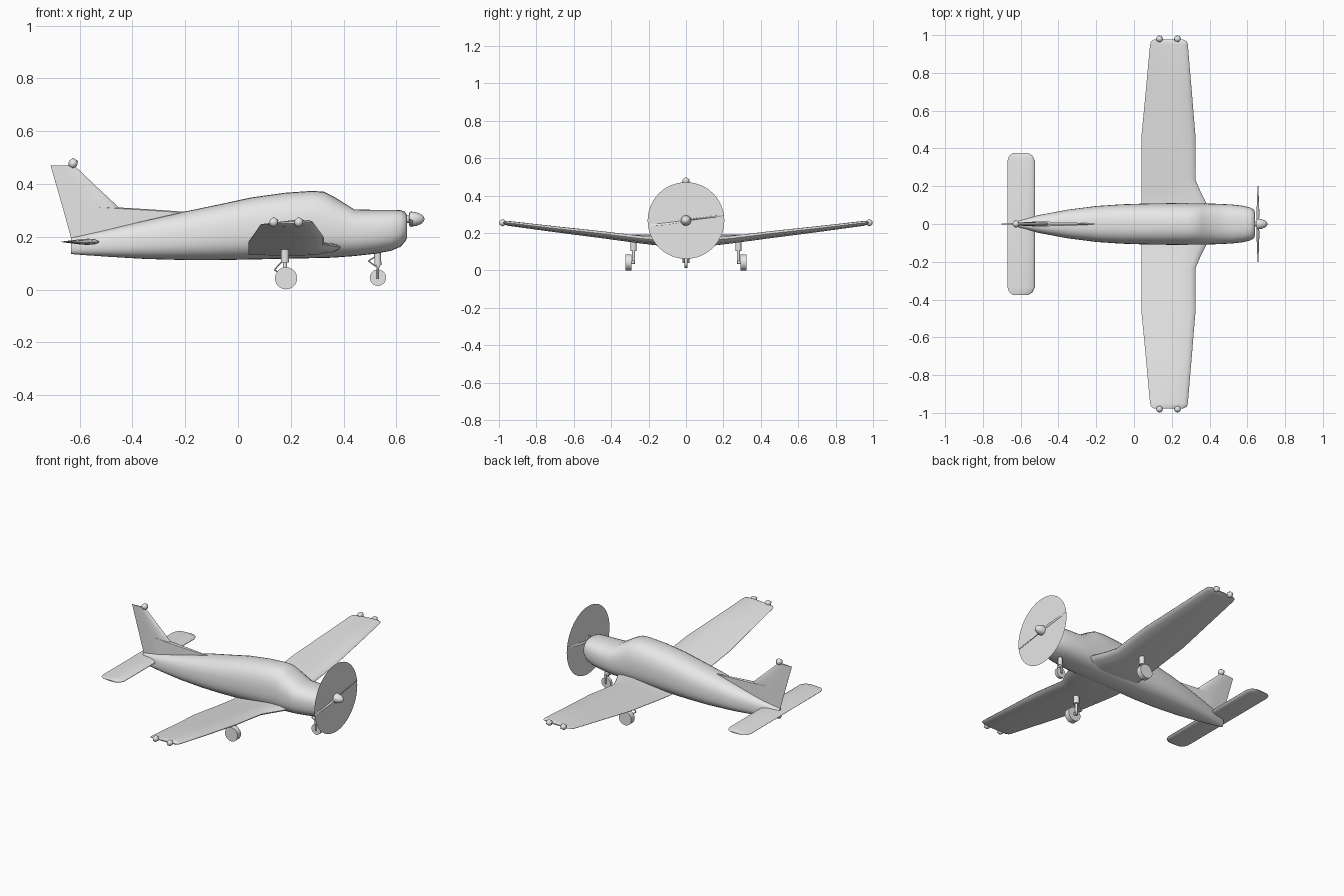
import bpy, bmesh, math
from mathutils import Vector

if "Cube" in bpy.data.objects:
    bpy.data.objects.remove(bpy.data.objects["Cube"])

grey = bpy.data.materials.new("light_grey")
grey.diffuse_color = (0.8, 0.8, 0.8, 1)
grey.use_nodes = True
grey.node_tree.nodes["Principled BSDF"].inputs["Base Color"].default_value = grey.diffuse_color


def finish(name, bm, angle=35):
    """Turn a bmesh into a named, shaded object."""
    bmesh.ops.remove_doubles(bm, verts=bm.verts, dist=1e-5)
    bmesh.ops.recalc_face_normals(bm, faces=bm.faces)
    me = bpy.data.meshes.new(name)
    bm.to_mesh(me)
    bm.free()
    me.materials.append(grey)
    ob = bpy.data.objects.new(name, me)
    bpy.context.collection.objects.link(ob)
    bpy.ops.object.select_all(action='DESELECT')
    ob.select_set(True)
    bpy.context.view_layer.objects.active = ob
    bpy.ops.object.shade_smooth_by_angle(angle=math.radians(angle))
    return ob


def loft(name, rings, angle=35):
    """Skin a list of equal-length point rings and cap both ends."""
    bm = bmesh.new()
    vr = [[bm.verts.new(p) for p in r] for r in rings]
    n = len(vr[0])
    for a, b in zip(vr, vr[1:]):
        for i in range(n):
            bm.faces.new((a[i], a[(i + 1) % n], b[(i + 1) % n], b[i]))
    bm.faces.new(vr[0])
    bm.faces.new(vr[-1])
    return finish(name, bm, angle)


def tube(name, p0, p1, r, sides=16):
    """Straight rod between two points."""
    p0, p1 = Vector(p0), Vector(p1)
    q = (p1 - p0).to_track_quat('Z', 'Y')
    circle = [q @ Vector((r * math.cos(t), r * math.sin(t), 0))
              for t in (2 * math.pi * i / sides for i in range(sides))]
    return loft(name, [[p0 + c for c in circle], [p1 + c for c in circle]])


def lamp(name, loc, r=0.02):
    bm = bmesh.new()
    bmesh.ops.create_icosphere(bm, subdivisions=1, radius=r)
    bmesh.ops.translate(bm, verts=bm.verts, vec=loc)
    return finish(name, bm, 50)


AIRFOIL = [(0, 0), (.02, .35), (.1, .78), (.3, 1), (.6, .7), (1, .06)]


def foil(le, te, thick):
    """Closed section as (x, height) pairs between leading and trailing edge."""
    up = [(le + (te - le) * c, h * thick / 2) for c, h in AIRFOIL]
    return up + [(x, -h) for x, h in up[:0:-1]]


# Fuselage stations: x, bottom, top, half width
STATIONS = [(-.632, .135, .196, .012), (-.6, .132, .203, .024), (-.5, .125, .226, .048),
            (-.35, .116, .262, .076), (-.2, .112, .296, .095), (-.07, .112, .323, .104),
            (.05, .114, .349, .108), (.18, .117, .367, .110), (.28, .119, .374, .110),
            (.325, .120, .371, .109), (.36, .121, .354, .109), (.44, .127, .304, .107),
            (.52, .136, .302, .103), (.58, .147, .302, .096), (.615, .162, .301, .087),
            (.632, .18, .295, .078), (.641, .198, .282, .064)]


def hull_ring(x, zb, zt, w, n=32):
    zm = zb + (zt - zb) * (.45 if x < .44 else .5)
    ring = []
    for i in range(n):
        t = 2 * math.pi * i / n
        c, s = math.cos(t), math.sin(t)
        e = 2 / 2.5
        h = zt - zm if s > 0 else zm - zb
        ring.append((x, w * math.copysign(abs(c) ** e, c), zm + h * math.copysign(abs(s) ** e, s)))
    return ring


loft("fuselage", [hull_ring(*s) for s in STATIONS], 45)

# Wing: y, leading edge x, trailing edge x, mid height, thickness
HALF_WING = [(.0, .40, .04, .145, .044), (.10, .388, .04, .147, .044), (.17, .353, .04, .153, .042),
             (.235, .325, .04, .160, .041), (.47, .325, .04, .190, .037), (.70, .306, .062, .218, .032),
             (.95, .285, .085, .250, .026), (.966, .28, .09, .252, .02), (.976, .262, .103, .253, .008)]


def wing_ring(y, le, te, z, th, side):
    mid = (le + te) / 2
    tilt = .085 * (1 - .5 * y)
    return [(x, side * y, z + h + (x - mid) * tilt) for x, h in foil(le, te, th)]


loft("wing", [wing_ring(*s, -1) for s in HALF_WING[:0:-1]] + [wing_ring(*s, 1) for s in HALF_WING], 40)

# Tailplane with chamfered corners
HALF_TAIL = [(0, -.525, -.67, .024), (.335, -.525, -.67, .022), (.362, -.537, -.66, .016), (.376, -.56, -.64, .006)]
tail = [(-y, a, b, t) for y, a, b, t in HALF_TAIL[:0:-1]] + HALF_TAIL
loft("tailplane", [[(x, y, .181 + h) for x, h in foil(a, b, t)] for y, a, b, t in tail], 40)

# Vertical fin: z, leading x, trailing x, thickness
FIN = [(.18, -.45, -.628, .024), (.31, -.45, -.664, .024), (.39, -.536, -.687, .02), (.47, -.62, -.71, .012)]
loft("fin", [[(x, h, z) for x, h in foil(a, b, t)] for z, a, b, t in FIN], 40)

# Dorsal fillet running forward from the fin
DORSAL = [(-.54, .317, .024), (-.45, .311, .024), (-.33, .304, .016), (-.19, .294, .003)]
loft("dorsal_fillet", [[(x, -w / 2, .21), (x, w / 2, .21), (x, w / 2, zt - .004), (x, 0, zt),
                        (x, -w / 2, zt - .004)] for x, zt, w in DORSAL], 30)

# Propeller spinner, blades and spinning disc
PZ, PX = .267, .656
SPIN = [(.635, .014), (.648, .014), (.649, .027), (.66, .028), (.678, .025), (.693, .019), (.702, .011), (.706, .003)]
loft("spinner", [[(x, r * math.cos(2 * math.pi * i / 20), PZ + r * math.sin(2 * math.pi * i / 20))
                  for i in range(20)] for x, r in SPIN], 45)
for side, label in ((1, "right"), (-1, "left")):
    rings = []
    for r, chord, pitch in ((.01, .014, 60), (.06, .022, 45), (.12, .02, 30), (.18, .015, 20), (.204, .006, 15)):
        a = math.radians(pitch)
        rings.append([(PX + x * math.sin(a) + h * math.cos(a), side * (r - .002),
                       PZ + side * (.13 * r + x * math.cos(a) - h * math.sin(a)))
                      for x, h in foil(chord / 2, -chord / 2, .004)])
    loft("propeller_blade_" + label, rings)

bm = bmesh.new()
bm.faces.new([bm.verts.new((PX, .205 * math.cos(2 * math.pi * i / 48), PZ + .205 * math.sin(2 * math.pi * i / 48)))
              for i in range(48)])
finish("propeller_disc", bm)

# Main landing gear, both sides
for s, label in ((1, "left"), (-1, "right")):
    y = s * .28
    tube("main_wheel_" + label, (.182, s * .291, .043), (.182, s * .324, .043), .042, 24)
    tube("main_axle_" + label, (.182, s * .276, .043), (.182, s * .30, .043), .009)
    tube("main_leg_" + label, (.178, y, .035), (.178, y, .12), .008)
    tube("main_sleeve_" + label, (.178, y, .103), (.178, y, .165), .016)
    tube("main_link_lower_" + label, (.172, y, .052), (.138, y, .075), .003, 6)
    tube("main_link_upper_" + label, (.138, y, .075), (.168, y, .108), .003, 6)
    # Wing tip lamps
    for x, end in ((.135, "rear"), (.23, "front")):
        lamp("tip_lamp_" + end + "_" + label, (x, s * .98, .255))

# Nose gear with fork
tube("nose_wheel", (.53, -.009, .045), (.53, .009, .045), .031, 24)
tube("nose_sleeve", (.53, 0, .092), (.528, 0, .165), .013)
tube("nose_link_lower", (.522, 0, .088), (.494, 0, .108), .003, 6)
tube("nose_link_upper", (.494, 0, .108), (.52, 0, .125), .003, 6)
tube("nose_fork_crown", (.53, -.017, .088), (.53, .017, .088), .008)
for s, label in ((1, "left"), (-1, "right")):
    tube("nose_fork_" + label, (.53, s * .013, .04), (.53, s * .013, .09), .005, 8)

# Fin top beacon
lamp("fin_beacon", (-.625, 0, .478), .021)
